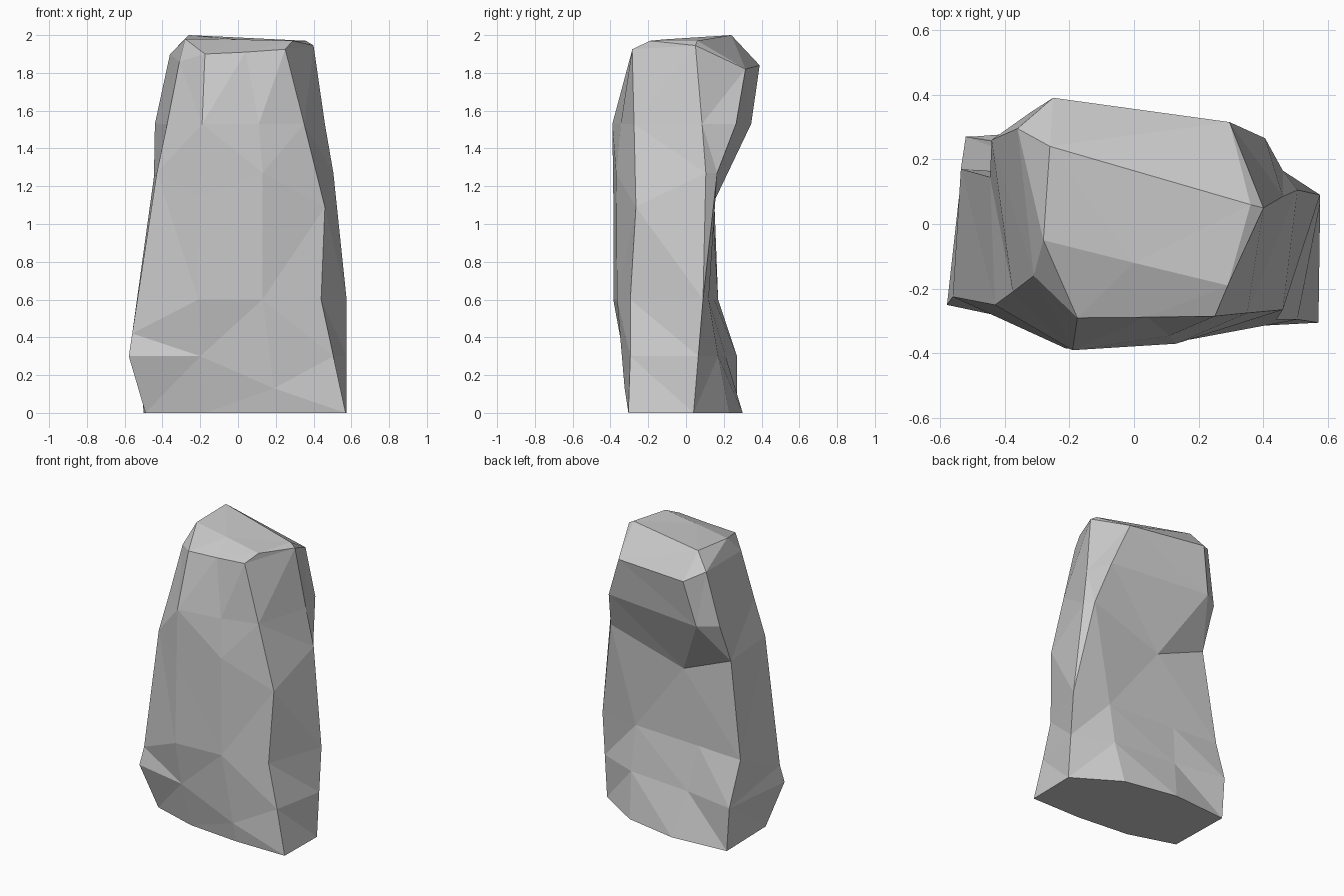
import bpy, bmesh

# Cross-sections from base to top: default height, then eight (x, y[, z]) points
# running counter-clockwise from the front-left ridge
RINGS = [
    (0.00, [(-.17, -.27), (.2, -.305), (.57, -.305), (.575, .04),
            (.27, .23), (-.1, .30), (-.50, .27), (-.49, -.17)]),
    (0.30, [(-.2, -.33), (.19, -.325, .13), (.505, -.295), (.575, .065),
            (.3, .17), (-.16, .21), (-.52, .27), (-.578, -.25)]),
    (0.60, [(-.21, -.385), (.13, -.365), (.44, -.295), (.575, .09),
            (.3, .12), (-.2, .15), (-.535, .17), (-.56, -.225, .42)]),
    (1.15, [(-.2, -.385), (.13, -.37, 1.27), (.46, -.265, 1.09), (.505, .105, 1.27),
            (.46, .165, 1.27), (-.08, .14, 1.1), (-.445, .145, 1.25), (-.43, -.25, 1.27)]),
    (1.53, [(-.19, -.39), (.11, -.345), (.35, -.275), (.46, .085),
            (.405, .265), (-.32, .345), (-.44, .26), (-.375, -.21)]),
    (1.90, [(-.175, -.29), (.04, -.288, 1.91), (.25, -.285, 1.925), (.4, .05, 1.945),
            (.295, .315, 1.82), (-.25, .39, 1.84), (-.36, .295), (-.31, -.16, 1.86)]),
    (1.97, [(-.28, -.05, 1.98), (0, -.12, 1.977), (.29, -.19), (.36, .06),
            (.36, .06), (-.26, .24, 2), (-.26, .24, 2), (-.28, -.05, 1.98)]),
]

# Rock: loft the rings, cap both ends
bm = bmesh.new()
loops = [[bm.verts.new((p[0], p[1], p[2] if len(p) > 2 else z)) for p in pts]
         for z, pts in RINGS]
for lo, hi in zip(loops, loops[1:]):
    for i in range(8):
        j = (i + 1) % 8
        bm.faces.new((lo[i], lo[j], hi[j], hi[i]))
bm.faces.new(loops[0][::-1])
bm.faces.new(loops[-1])

# Merge the collapsed top corners and break the sides into flat facets
bmesh.ops.remove_doubles(bm, verts=bm.verts[:], dist=0.001)
bmesh.ops.triangulate(bm, faces=bm.faces[:], quad_method='SHORT_EDGE')
bmesh.ops.recalc_face_normals(bm, faces=bm.faces[:])

mesh = bpy.data.meshes.new("standing_rock")
bm.to_mesh(mesh)
bm.free()
bpy.context.collection.objects.link(bpy.data.objects.new("standing_rock", mesh))
